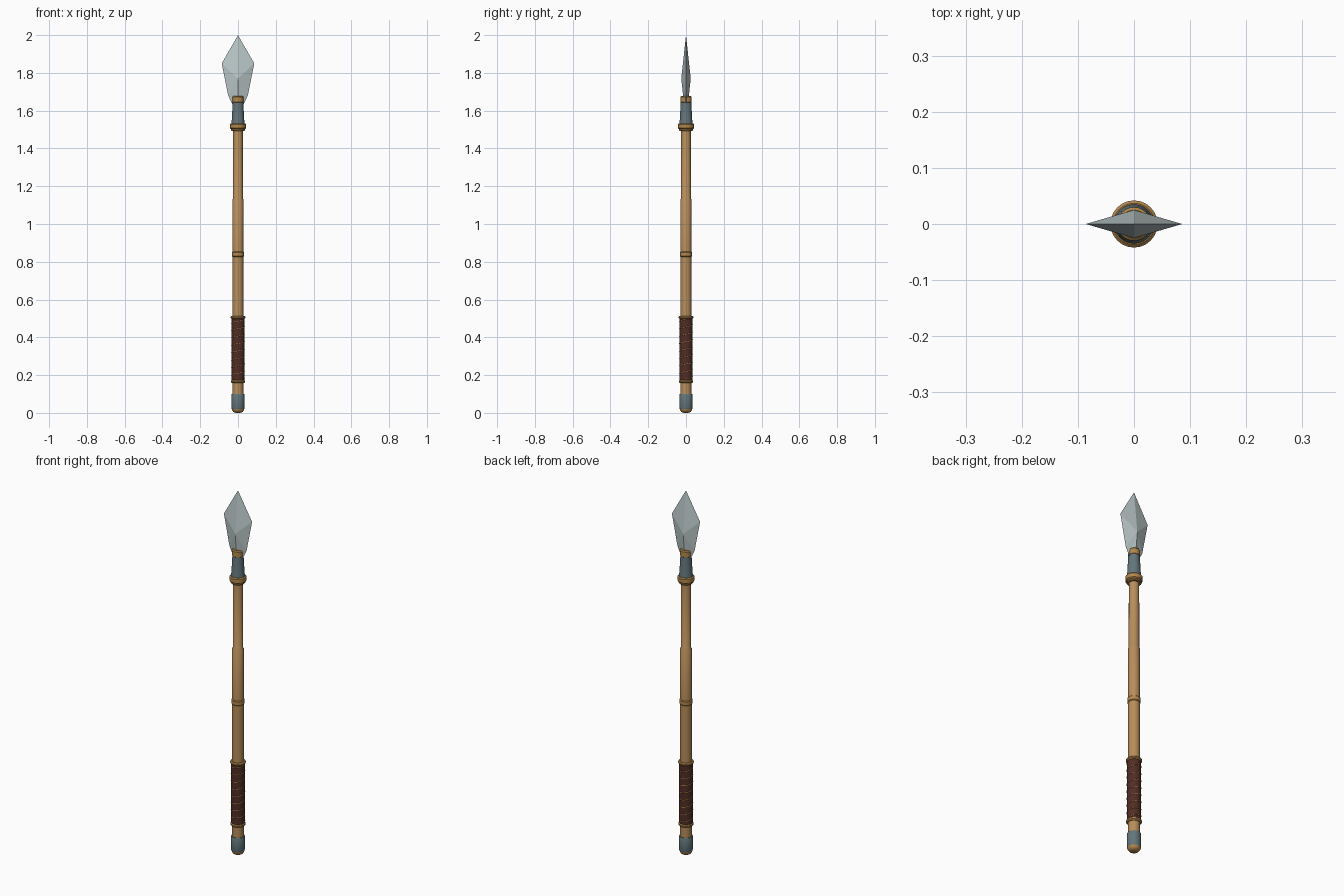
import bpy, bmesh, math

if "Cube" in bpy.data.objects:
    bpy.data.objects.remove(bpy.data.objects["Cube"])

def material(name, rgb):
    m = bpy.data.materials.new(name)
    m.diffuse_color = (*rgb, 1)
    m.use_nodes = True
    m.node_tree.nodes["Principled BSDF"].inputs["Base Color"].default_value = m.diffuse_color
    return m

WOOD = material("wood", (0.48, 0.27, 0.105))
BRASS = material("brass", (0.45, 0.245, 0.075))
STEEL = material("pale steel", (0.50, 0.58, 0.58))
IRON = material("dark iron", (0.125, 0.18, 0.20))
LEATHER = material("leather", (0.085, 0.026, 0.018))

def finish(name, bm, mat, smooth=True):
    bmesh.ops.recalc_face_normals(bm, faces=bm.faces[:])
    me = bpy.data.meshes.new(name)
    bm.to_mesh(me)
    bm.free()
    me.materials.append(mat)
    ob = bpy.data.objects.new(name, me)
    bpy.context.collection.objects.link(ob)
    if smooth:
        bpy.ops.object.select_all(action='DESELECT')
        bpy.context.view_layer.objects.active = ob
        ob.select_set(True)
        bpy.ops.object.shade_smooth_by_angle(angle=math.radians(35))
    return ob

def lathe(name, profile, mat, sides=24):
    """Closed solid of revolution from (radius, height) pairs."""
    bm = bmesh.new()
    rings = [[bm.verts.new((r * math.cos(math.tau * i / sides),
                            r * math.sin(math.tau * i / sides), z))
              for i in range(sides)] for r, z in profile]
    for a, b in zip(rings, rings[1:]):
        for i in range(sides):
            j = (i + 1) % sides
            bm.faces.new((a[i], a[j], b[j], b[i]))
    bm.faces.new(rings[0])
    bm.faces.new(rings[-1])
    return finish(name, bm, mat)

def band(name, z0, z1, r, mat=BRASS):
    """Ring with bevelled edges."""
    b = min(0.005, (z1 - z0) * 0.3)
    lathe(name, [(r - b, z0), (r, z0 + b), (r, z1 - b), (r - b, z1)], mat)

# Shaft
lathe("shaft", [(0.029, 0.03), (0.029, 0.82), (0.029, 1.13), (0.026, 1.135),
                (0.025, 1.56)], WOOD)

# Butt cap
lathe("butt_end", [(0.012, 0.0), (0.024, 0.004), (0.031, 0.013),
                   (0.033, 0.022), (0.033, 0.03)], BRASS)
lathe("butt_cap", [(0.033, 0.021), (0.035, 0.026), (0.035, 0.095),
                   (0.033, 0.10)], IRON)

# Leather grip with spiral cord
lathe("grip", [(0.034, 0.17), (0.034, 0.505)], LEATHER)
cord = bpy.data.curves.new("grip_cord", 'CURVE')
cord.dimensions = '3D'
cord.bevel_depth = 0.002
cord.bevel_resolution = 0
TURNS, STEPS = 8, 24
sp = cord.splines.new('POLY')
sp.points.add(TURNS * STEPS)
for i, p in enumerate(sp.points):
    a = math.tau * i / STEPS
    p.co = (0.0345 * math.cos(a), 0.0345 * math.sin(a),
            0.18 + 0.315 * i / (TURNS * STEPS), 1)
cord.materials.append(BRASS)
bpy.context.collection.objects.link(bpy.data.objects.new("grip_cord", cord))

# Bands along the shaft
band("grip_lower_band", 0.158, 0.175, 0.038)
band("grip_upper_band", 0.498, 0.513, 0.039)
band("middle_band", 0.825, 0.855, 0.0325)
band("socket_lower_lip", 1.492, 1.504, 0.037)
band("socket_lower_band", 1.502, 1.533, 0.042)

# Socket and its collar
lathe("socket", [(0.036, 1.525), (0.033, 1.55), (0.028, 1.645)], IRON)
band("socket_collar", 1.64, 1.678, 0.030)

# Blade: faceted outline with a central ridge on both faces
half = [(0.086, 1.85), (0.052, 1.68), (0.030, 1.635)]
outline = [(0, 2.0)] + half + [(-x, z) for x, z in reversed(half)]
bm = bmesh.new()
rim = [bm.verts.new((x, 0, z)) for x, z in outline]
for s in (-1, 1):
    peak = bm.verts.new((0, s * 0.025, 1.77))
    base = bm.verts.new((0, s * 0.010, 1.63))
    for i, a in enumerate(rim):
        b = rim[(i + 1) % len(rim)]
        if i == 3:  # bottom edge closes onto the base point
            bm.faces.new((a, base, peak))
            bm.faces.new((base, b, peak))
            bm.faces.new((a, b, base))
        else:
            bm.faces.new((a, b, peak))
finish("blade", bm, STEEL, smooth=False)
